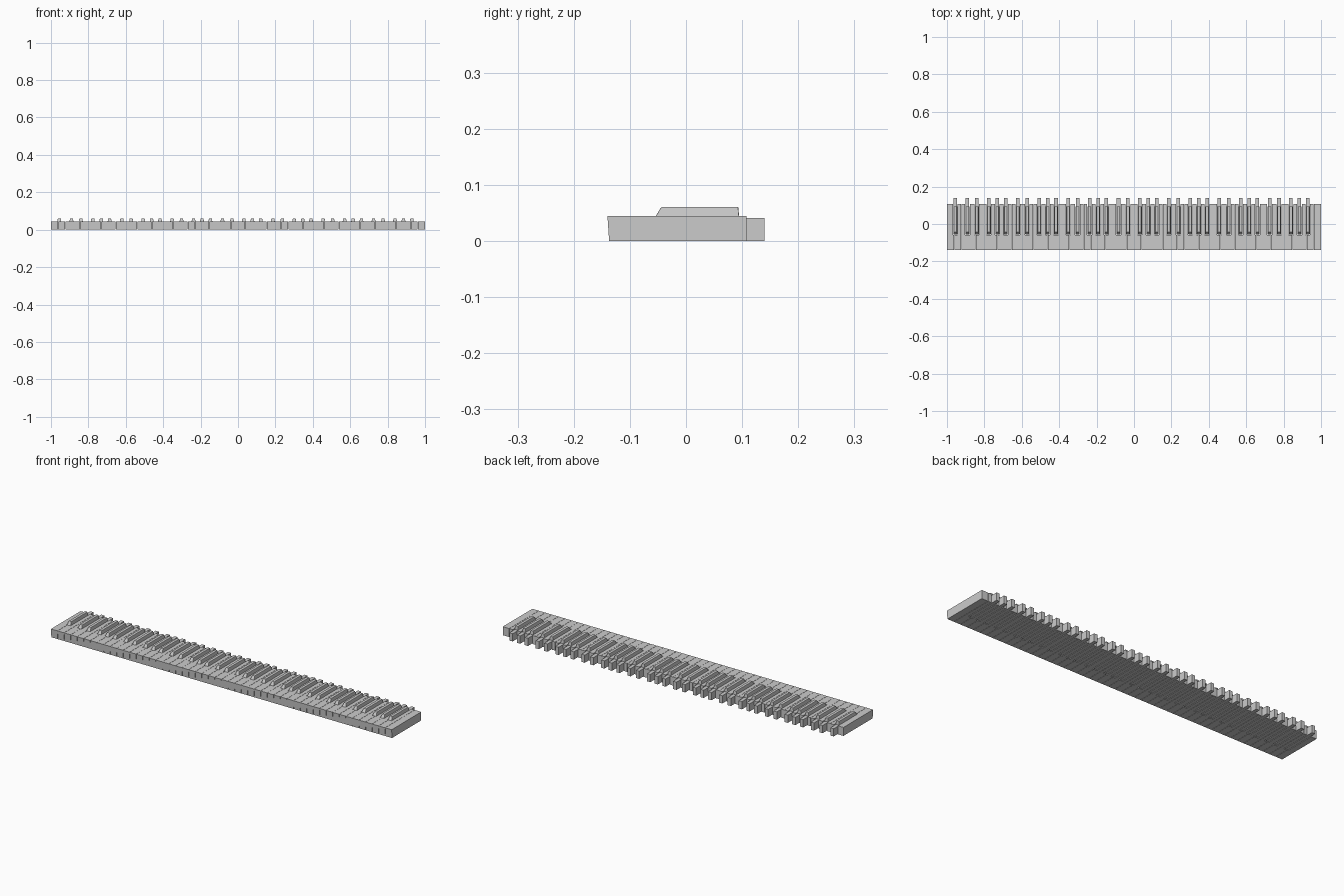
import bpy
import bmesh

cube = bpy.data.objects.get("Cube")
if cube:
    bpy.data.objects.remove(cube, do_unlink=True)

WHITE_COUNT = 52
PITCH = 2 / WHITE_COUNT
GAP = 0.0006
FRONT, BACK, TOP = -0.14, 0.108, 0.045
NOTCH_Y, NOTCH_HALF = -0.058, 0.0125
# Sharp keys by the note on their left, with sideways offset
SHARPS = {"C": -0.006, "D": 0.006, "F": -0.007, "G": 0.0, "A": 0.006}
NOTES = "ABCDEFG"

grey = bpy.data.materials.new("plain grey")
grey.use_nodes = True
grey.diffuse_color = (0.6, 0.6, 0.6, 1)
grey.node_tree.nodes["Principled BSDF"].inputs["Base Color"].default_value = (0.6, 0.6, 0.6, 1)


def finish(name, bm):
    bmesh.ops.recalc_face_normals(bm, faces=bm.faces)
    mesh = bpy.data.meshes.new(name)
    bm.to_mesh(mesh)
    bm.free()
    mesh.materials.append(grey)
    obj = bpy.data.objects.new(name, mesh)
    bpy.context.collection.objects.link(obj)
    return obj


def add_loft(bm, lower, upper):
    """Closed solid between two matching outlines."""
    a = [bm.verts.new(p) for p in lower]
    b = [bm.verts.new(p) for p in upper]
    bm.faces.new(a)
    bm.faces.new(b)
    for i in range(len(a)):
        j = (i + 1) % len(a)
        bm.faces.new((a[i], a[j], b[j], b[i]))


def rect(x, half, y0, y1, z):
    return [(x - half, y0, z), (x + half, y0, z), (x + half, y1, z), (x - half, y1, z)]


def sharp_x(i):
    """Centre of the black key right after white key i, if there is one."""
    note = NOTES[i % 7]
    if 0 <= i < WHITE_COUNT - 1 and note in SHARPS:
        return -1 + (i + 1) * PITCH + SHARPS[note]
    return None


def white_key(i):
    x0, x1 = -1 + i * PITCH + GAP, -1 + (i + 1) * PITCH - GAP
    x0 = -1 if i == 0 else x0
    x1 = 1 if i == WHITE_COUNT - 1 else x1
    before, after = sharp_x(i - 1), sharp_x(i)
    outline = [(x0, FRONT), (x1, FRONT)]
    if after is None:
        outline.append((x1, BACK))
    else:
        n = after - NOTCH_HALF
        outline += [(x1, NOTCH_Y), (n, NOTCH_Y), (n, BACK)]
    if before is None:
        outline.append((x0, BACK))
    else:
        n = before + NOTCH_HALF
        outline += [(n, BACK), (n, NOTCH_Y), (x0, NOTCH_Y)]
    bm = bmesh.new()
    # The front face leans slightly forward at the top
    lower = [(x, y + 0.003 if y == FRONT else y, 0) for x, y in outline]
    add_loft(bm, lower, [(x, y, TOP) for x, y in outline])
    finish(f"white_key_{i + 1}", bm)


def black_key(i, x):
    # Raised cap with sloped nose and tapered sides
    bm = bmesh.new()
    add_loft(bm, rect(x, 0.011, -0.056, 0.095, 0.041),
             rect(x, 0.0075, -0.044, 0.093, 0.061))
    cap = finish(f"black_key_cap_{i + 1}", bm)
    bevel = cap.modifiers.new("soft_edges", "BEVEL")
    bevel.width = 0.0015
    bevel.segments = 2
    # Long stem that sticks out behind the white keys
    bm = bmesh.new()
    add_loft(bm, rect(x, 0.0095, -0.054, 0.14, 0), rect(x, 0.0095, -0.054, 0.14, 0.041))
    finish(f"black_key_stem_{i + 1}", bm)


for i in range(WHITE_COUNT):
    white_key(i)
    x = sharp_x(i)
    if x is not None:
        black_key(i, x)
